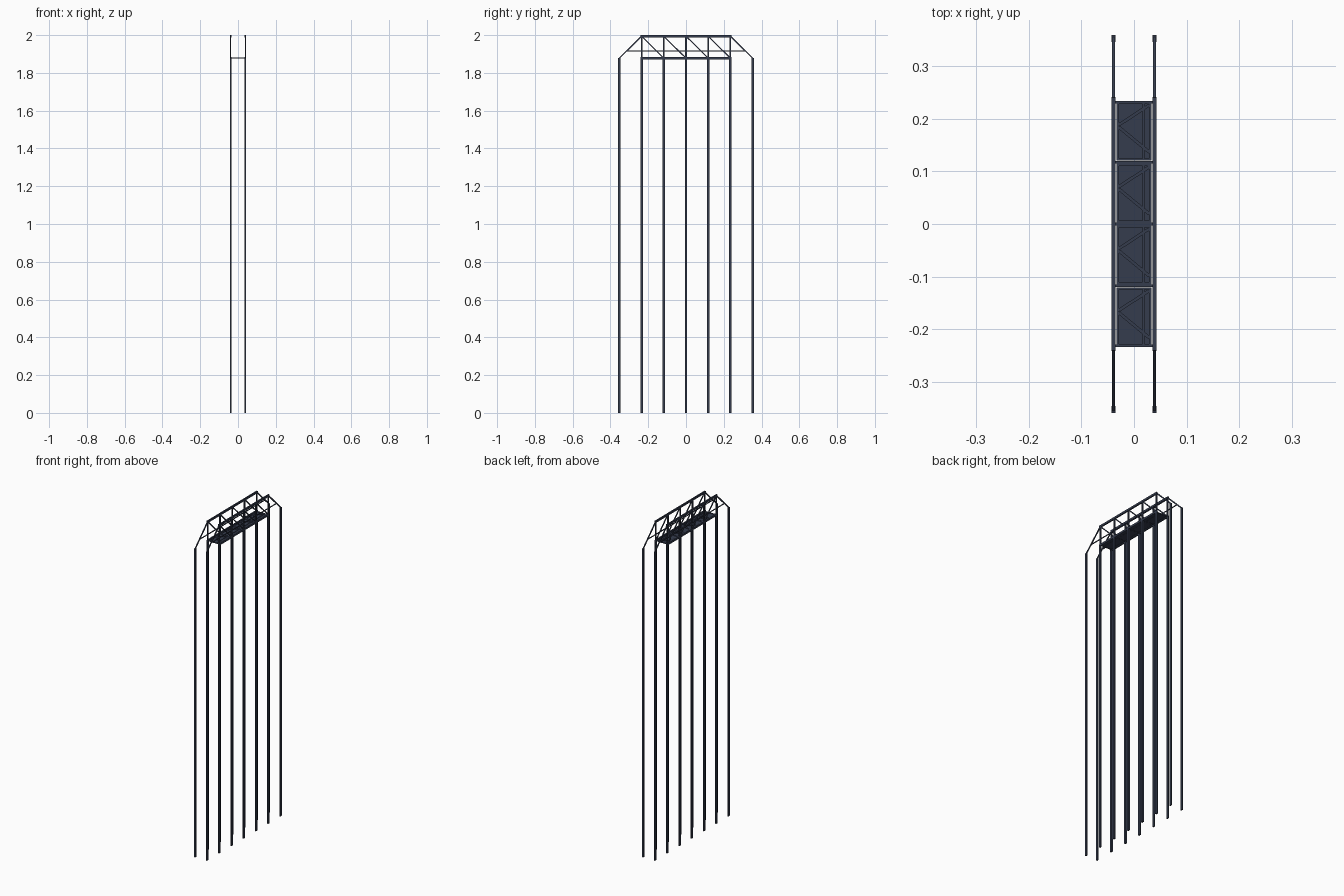
import bpy
from mathutils import Vector

if "Cube" in bpy.data.objects:
    bpy.data.objects.remove(bpy.data.objects["Cube"])

steel = bpy.data.materials.new("dark_steel")
steel.diffuse_color = (0.035, 0.045, 0.075, 1)
steel.use_nodes = True
steel.node_tree.nodes["Principled BSDF"].inputs["Base Color"].default_value = steel.diffuse_color
PITCH = 0.1177
X = 0.039
LOW, HIGH = 1.878, 1.994


def beam(name, a, b, w, d, side=Vector((1, 0, 0))):
    """Square-cut bar from a to b: w along the side axis, d across it."""
    a, b = Vector(a), Vector(b)
    along = (b - a).normalized()
    u = side * (w / 2)
    v = along.cross(side).normalized() * (d / 2)
    ring = [-u - v, u - v, u + v, -u + v]
    verts = [a + r for r in ring] + [b + r for r in ring]
    faces = [(3, 2, 1, 0), (4, 5, 6, 7)]
    faces += [(i, (i + 1) % 4, 4 + (i + 1) % 4, 4 + i) for i in range(4)]
    me = bpy.data.meshes.new(name)
    me.from_pydata(verts, [], faces)
    me.materials.append(steel)
    ob = bpy.data.objects.new(name, me)
    bpy.context.collection.objects.link(ob)
    return ob


Y2, Y3 = 2 * PITCH, 3 * PITCH
for x in (-X, X):
    # tall legs
    for i in range(-3, 4):
        beam("leg", (x, i * PITCH, 0), (x, i * PITCH, LOW), 0.0075, 0.013)
    # top and bottom chords, thin handrail
    for z in (LOW, HIGH):
        beam("chord", (x, -Y2 - 0.005, z), (x, Y2 + 0.005, z), 0.008, 0.012)
    beam("rail", (x, -0.315, 1.916), (x, 0.315, 1.916), 0.004, 0.005)
    # sloping end bars
    for s in (-1, 1):
        beam("end_bar", (x, s * Y2, HIGH), (x, s * Y3, LOW), 0.005, 0.007)
    # truss posts and diagonals
    for i in range(-2, 3):
        beam("post", (x, i * PITCH, LOW), (x, i * PITCH, HIGH), 0.006, 0.008)
    for i in range(-2, 2):
        beam("diagonal", (x, i * PITCH, HIGH), (x, (i + 1) * PITCH, LOW), 0.005, 0.006)

# deck: cross beams, framed plates and flat bracing
Z = Vector((0, 0, 1))
for i in range(-2, 3):
    y = max(-0.232, min(0.232, i * PITCH))
    beam("cross_beam", (-X, y, LOW), (X, y, LOW), 0.006, 0.005, Z)
for i in range(-2, 2):
    y0, y1 = i * PITCH + 0.003, (i + 1) * PITCH - 0.003
    ym = (y0 + y1) / 2
    beam("deck_plate", (0, y0, LOW - 0.001), (0, y1, LOW - 0.001), 0.066, 0.002)
    for x in (-0.031, 0.018, 0.031):
        beam("deck_frame", (x, y0, LOW), (x, y1, LOW), 0.004, 0.006)
    for y in (y0 + 0.002, y1 - 0.002):
        beam("deck_frame_end", (-0.033, y, LOW), (0.033, y, LOW), 0.006, 0.004, Z)
    for a, b in ((ym + 0.012, y1 - 0.006), (ym + 0.008, y0 + 0.016)):
        beam("deck_brace", (-0.029, a, LOW + 0.001), (0.029, b, LOW + 0.001), 0.005, 0.006, Z)
